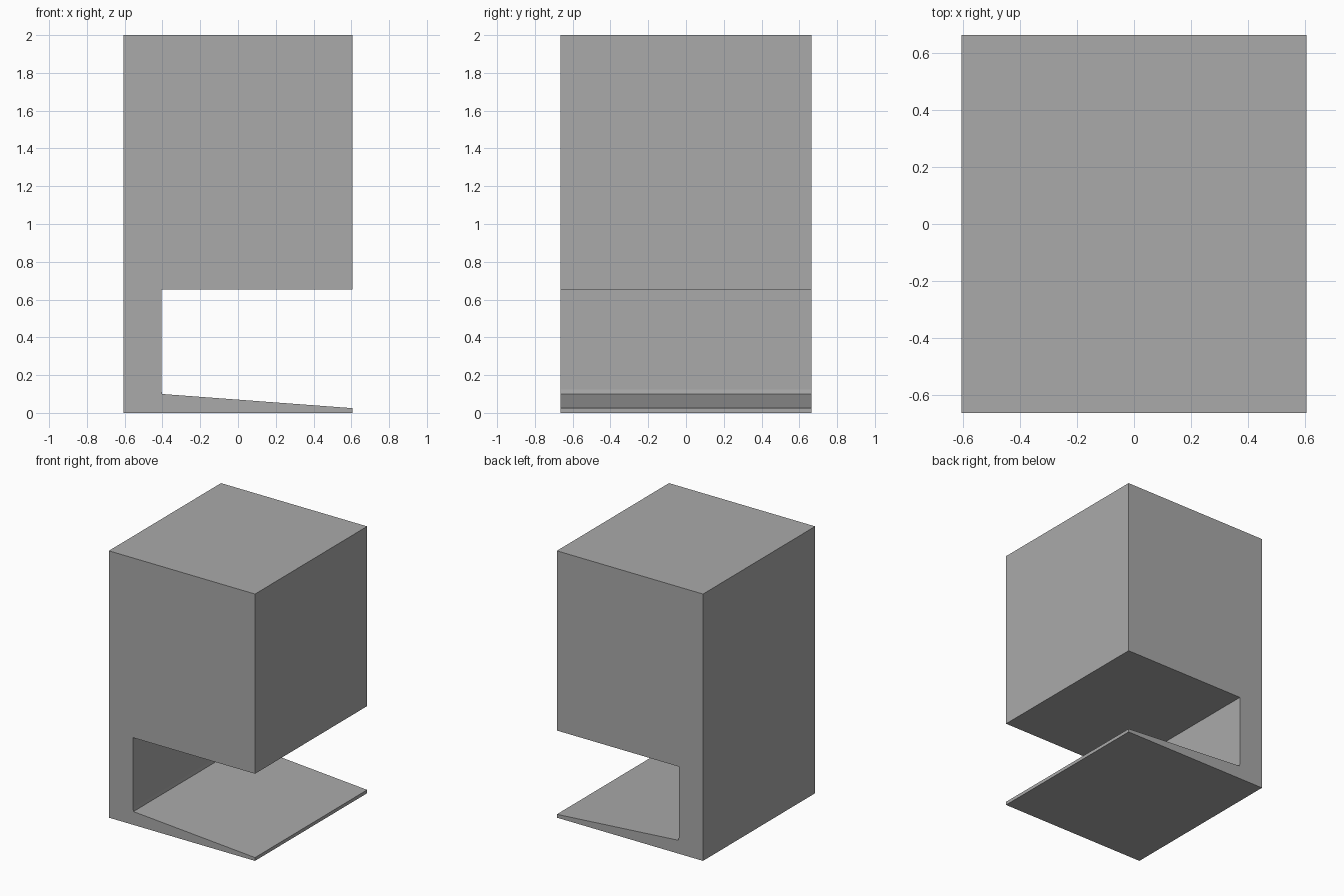
import bpy, bmesh

if "Cube" in bpy.data.objects:
    bpy.data.objects.remove(bpy.data.objects["Cube"])

HALF_DEPTH = 0.664

# Side profile (x, z): upper block, rear spine and tapered base plate
profile = [
    (-0.606, 0.0), (0.606, 0.0), (0.606, 0.025),
    (-0.402, 0.10), (-0.406, 0.125),   # small eased corner at foot of the wall
    (-0.406, 0.653), (0.606, 0.653),
    (0.606, 2.0), (-0.606, 2.0),
]


def extrude_profile(name, points, half_depth):
    bm = bmesh.new()
    face = bm.faces.new([bm.verts.new((x, -half_depth, z)) for x, z in points])
    result = bmesh.ops.extrude_face_region(bm, geom=[face])
    moved = [v for v in result["geom"] if isinstance(v, bmesh.types.BMVert)]
    bmesh.ops.translate(bm, verts=moved, vec=(0, 2 * half_depth, 0))
    bmesh.ops.recalc_face_normals(bm, faces=bm.faces)
    mesh = bpy.data.meshes.new(name)
    bm.to_mesh(mesh)
    bm.free()
    obj = bpy.data.objects.new(name, mesh)
    bpy.context.collection.objects.link(obj)
    return obj


# Single notched body in dark grey
body = extrude_profile("notched_body", profile, HALF_DEPTH)
grey = bpy.data.materials.new("dark_grey")
grey.diffuse_color = (0.4, 0.4, 0.4, 1)
grey.use_nodes = True
grey.node_tree.nodes["Principled BSDF"].inputs["Base Color"].default_value = grey.diffuse_color
body.data.materials.append(grey)
